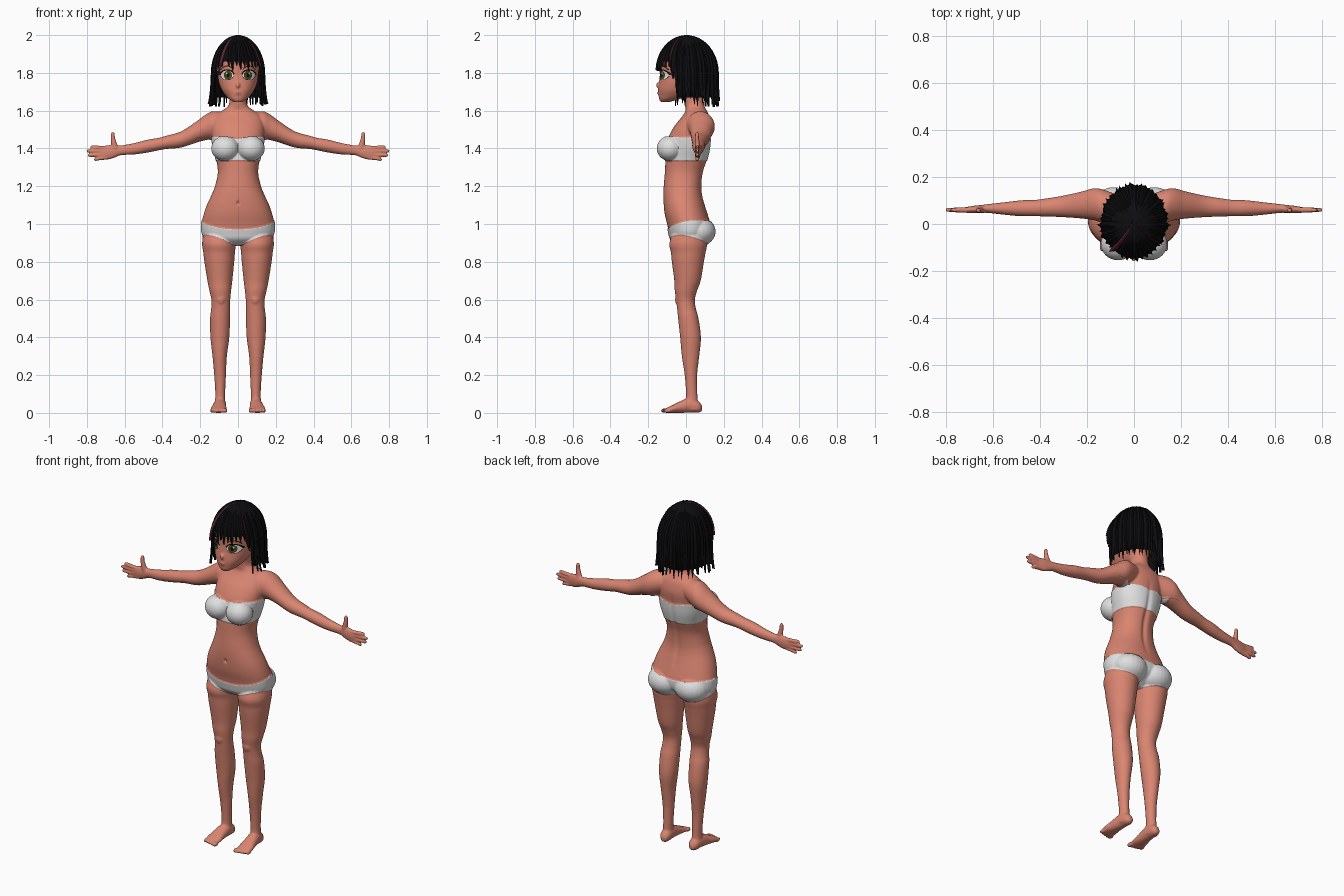
import bpy, bmesh, math, random
from mathutils import Vector, Matrix
from mathutils.bvhtree import BVHTree

if "Cube" in bpy.data.objects:
    bpy.data.objects.remove(bpy.data.objects["Cube"])

random.seed(4)

def material(name, rgb):
    m = bpy.data.materials.new(name)
    m.diffuse_color = (*rgb, 1)
    m.use_nodes = True
    m.node_tree.nodes["Principled BSDF"].inputs["Base Color"].default_value = m.diffuse_color
    return m

SKIN = material("skin", (0.70, 0.235, 0.165))
CLOTH = material("white cloth", (0.74, 0.74, 0.74))
HAIR = material("black hair", (0.004, 0.004, 0.005))
STREAK = material("dark red streak", (0.11, 0.018, 0.035))
WHITE = material("eye white", (0.8, 0.8, 0.78))
IRIS = material("olive iris", (0.075, 0.06, 0.012))
LIP = material("lip", (0.36, 0.08, 0.06))

def finish(bm, name, mat, angle=60):
    bmesh.ops.recalc_face_normals(bm, faces=bm.faces)
    me = bpy.data.meshes.new(name)
    bm.to_mesh(me)
    bm.free()
    me.materials.append(mat)
    me.polygons.foreach_set("use_smooth", [True] * len(me.polygons))
    me.set_sharp_from_angle(angle=math.radians(angle))
    ob = bpy.data.objects.new(name, me)
    bpy.context.collection.objects.link(ob)
    return ob

def spline(rows, sub=5):
    """Catmull-Rom through the cross-section rows."""
    out = []
    for i in range(len(rows) - 1):
        p0, p1, p2, p3 = (rows[max(0, min(len(rows) - 1, i + k))] for k in (-1, 0, 1, 2))
        for s in range(sub):
            t = s / sub
            out.append([0.5 * (2 * b + (c - a) * t + (2 * a - 5 * b + 4 * c - d) * t * t
                        + (3 * b - a - 3 * c + d) * t ** 3) for a, b, c, d in zip(p0, p1, p2, p3)])
    return out + [rows[-1]]

def loft(bm, axis, rows, mirror=True, n=36, e=2.0):
    """Rows: position along axis, then centre and radius for each of the other two axes."""
    for sx in ((1, -1) if mirror else (1,)):
        rings = []
        for a, c1, r1, c2, r2 in spline(rows):
            ring = []
            for k in range(n):
                t = 2 * math.pi * k / n
                c, s = math.cos(t), math.sin(t)
                u = c1 + r1 * math.copysign(abs(c) ** (2 / e), c)
                v = c2 + r2 * math.copysign(abs(s) ** (2 / e), s)
                p = {"x": (a, u, v), "y": (u, a, v), "z": (u, v, a)}[axis]
                ring.append(bm.verts.new((sx * p[0], p[1], p[2])))
            rings.append(ring)
        for r, q in zip(rings, rings[1:]):
            for k in range(n):
                bm.faces.new((r[k], r[(k + 1) % n], q[(k + 1) % n], q[k]))
        bm.faces.new(rings[0])
        bm.faces.new(rings[-1])

def ball(bm, c, r, mirror=True):
    for sx in ((1, -1) if mirror else (1,)):
        bmesh.ops.create_uvsphere(bm, u_segments=24, v_segments=16, radius=1,
            matrix=Matrix.Translation((sx * c[0], c[1], c[2])) @ Matrix.Diagonal((*r, 1)))

# ---- body volumes, merged by a voxel remesh ----
bm = bmesh.new()
# torso and neck: z, half width, front y, back y
torso = [(.89, .09, -.045, .05), (.92, .16, -.08, .09), (.95, .188, -.09, .122), (1.0, .192, -.10, .128),
         (1.05, .182, -.112, .115), (1.10, .165, -.118, .10), (1.15, .142, -.12, .087), (1.2, .122, -.118, .083),
         (1.27, .107, -.112, .09), (1.34, .115, -.108, .112), (1.4, .13, -.10, .125), (1.46, .138, -.092, .13),
         (1.52, .14, -.06, .135), (1.57, .125, -.02, .125), (1.6, .085, -.003, .11), (1.625, .052, -.005, .097),
         (1.66, .044, -.01, .092), (1.70, .044, -.015, .085), (1.74, .04, -.02, .08)]
loft(bm, "z", [(z, 0, w, (f + b) / 2, (b - f) / 2) for z, w, f, b in torso], False, 64, 2.2)
ball(bm, (.068, -.085, 1.40), (.070, .066, .063))       # bust
ball(bm, (.086, .065, .960), (.094, .088, .075))        # buttocks
# legs
loft(bm, "z", [(.97, .1, .08, .02, .08), (.9, .101, .089, .012, .1), (.85, .1, .084, .012, .092),
    (.8, .099, .079, .01, .085), (.7, .096, .066, .008, .07), (.65, .094, .058, 0, .06), (.6, .091, .05, -.003, .05),
    (.55, .092, .05, .003, .05), (.5, .095, .053, .012, .054), (.4, .096, .05, .024, .055), (.3, .097, .038, .024, .046),
    (.2, .095, .031, .026, .033), (.1, .094, .026, .03, .03), (.05, .095, .028, .03, .034), (.015, .095, .03, .038, .036)])
ball(bm, (.091, -.038, .6), (.026, .02, .032))          # kneecap
# feet and toes
loft(bm, "y", [(.085, .092, .012, .024, .014), (.065, .093, .028, .032, .031), (.02, .095, .033, .04, .039),
    (-.03, .099, .037, .031, .031), (-.07, .102, .043, .021, .021), (-.105, .102, .042, .013, .013)])
for i in range(5):
    ball(bm, (.068 + .0175 * i, -.113 + .004 * i, .012), (.0125 - .001 * i, .021, .012))
# arms and palms
loft(bm, "x", [(.06, .07, .05, 1.54, .05), (.13, .076, .07, 1.525, .072), (.17, .084, .068, 1.512, .068),
    (.22, .081, .058, 1.487, .056), (.3, .075, .046, 1.448, .043), (.38, .07, .038, 1.432, .035),
    (.42, .068, .035, 1.423, .033), (.48, .067, .034, 1.412, .034), (.55, .066, .027, 1.398, .03),
    (.62, .066, .019, 1.39, .026), (.65, .064, .017, 1.385, .033), (.68, .062, .016, 1.38, .038),
    (.71, .06, .013, 1.377, .036), (.725, .06, .01, 1.376, .03)])
# fingers and thumb
for z0, x1, z1 in ((1.401, .782, 1.408), (1.385, .802, 1.387), (1.368, .795, 1.364), (1.352, .764, 1.341)):
    loft(bm, "x", [(.69, .06, .011, z0, .0105), (.74, .06, .011, (z0 + z1) / 2, .0105), (x1 - .01, .06, .009, z1, .009),
                   (x1, .06, .005, z1, .005)], n=12)
loft(bm, "z", [(1.385, .645, .02, .062, .015), (1.42, .655, .016, .06, .014), (1.455, .662, .012, .058, .011),
               (1.478, .663, .010, .058, .010), (1.487, .663, .006, .058, .006)], n=14)
# head and nose
loft(bm, "z", [(1.645, 0, .02, -.112, .022), (1.66, 0, .045, -.09, .052), (1.68, 0, .066, -.062, .083),
    (1.71, 0, .087, -.044, .103), (1.75, 0, .102, -.0265, .116), (1.8, 0, .109, -.014, .124), (1.86, 0, .115, -.004, .134),
    (1.92, 0, .098, -.003, .112), (1.955, 0, .06, -.002, .075), (1.965, 0, .02, 0, .03)], False, 48, 2.15)
ball(bm, (0, -.141, 1.735), (.012, .018, .017), False)
ball(bm, (0, -.138, 1.693), (.022, .013, .014), False)

tmp = finish(bm, "body_volume", SKIN)
rm = tmp.modifiers.new("remesh", "REMESH")
rm.mode, rm.voxel_size = "VOXEL", 0.005
sm = tmp.modifiers.new("smooth", "SMOOTH")
sm.factor, sm.iterations = 0.5, 4
me = bpy.data.meshes.new_from_object(tmp.evaluated_get(bpy.context.evaluated_depsgraph_get()))
bpy.data.objects.remove(tmp)
me.name = "body"
body = bpy.data.objects.new("body", me)
bpy.context.collection.objects.link(body)
me.materials.clear()
me.materials.append(SKIN)
me.materials.append(CLOTH)

# garment edges as heights over the body
def edges(p):
    t = max(0, min(1, (p.y + .09) / .24))
    x = min(1, abs(p.x) / .19)
    bust_top = 1.447 + .012 * min(1, abs(p.x) / .06)
    return ((.885 + (.078 - .06 * t) * x, .972 + .028 * x * x + .035 * t), (1.338, bust_top))

bm = bmesh.new()
bm.from_mesh(me)
for v in bm.verts:
    p = v.co
    if abs(p.x) < .04 and p.y > 0 and 1.05 < p.z < 1.52:     # spine groove
        p.y -= .009 * math.exp(-(p.x / .014) ** 2) * math.sin((p.z - 1.05) / .47 * math.pi)
    if p.y < -.05 and abs(p.z - 1.11) < .05:                 # navel
        p.y += .013 * math.exp(-((p.x / .006) ** 2 + ((p.z - 1.11) / .009) ** 2))
    if abs(p.x) < .22:                                       # snap to garment edges
        for h in [h for pair in edges(p) for h in pair]:
            if abs(p.z - h) < .0027:
                p.z = h
                break
bm.normal_update()
white = set()
for f in bm.faces:
    f.smooth = True
    c = f.calc_center_median()
    (b0, b1), (t0, t1) = edges(c)
    f.material_index = int((b0 < c.z < b1 and abs(c.x) < .22) or (t0 < c.z < t1 and abs(c.x) < .148))
    if f.material_index:
        white.update(f.verts)
for v, n in [(v, v.normal.copy()) for v in white]:           # cloth thickness
    v.co += n * .004
bm.normal_update()
bm.to_mesh(me)
tree = BVHTree.FromBMesh(bm)
bm.free()

# ---- face details: thin plates laid on the face ----
def decal(name, func, mat, off, nu=28, nv=4, mirror=True):
    bm = bmesh.new()
    for sx in ((1, -1) if mirror else (1,)):
        grid = []
        for j in range(nv + 1):
            row = []
            for i in range(nu + 1):
                x, z = func(i / nu, j / nv)
                hit = tree.ray_cast(Vector((sx * x, -1, z)), Vector((0, 1, 0)))[0]
                row.append(bm.verts.new((sx * x, (hit.y if hit else -.1) - off, z)))
            grid.append(row)
        for a, b in zip(grid, grid[1:]):
            for i in range(nu):
                bm.faces.new((a[i], a[i + 1], b[i + 1], b[i]))
    bmesh.ops.remove_doubles(bm, verts=bm.verts, dist=1e-5)
    return finish(bm, name, mat)

def disc(cx, cz, rx, rz, a0=0, a1=360, k0=0.0, k1=1.0):
    def f(u, v):
        a, k = math.radians(a0 + (a1 - a0) * u), k0 + (k1 - k0) * v
        return cx + rx * k * math.cos(a), cz + rz * k * math.sin(a)
    return f

decal("eye_whites", disc(.058, 1.788, .033, .025), WHITE, .0015)
decal("irises", disc(.053, 1.788, .022, .024), IRIS, .003)
decal("pupils", disc(.053, 1.788, .009, .012), HAIR, .0045)
decal("eye_glints", disc(.060, 1.797, .004, .005), WHITE, .006)
decal("upper_lashes", disc(.058, 1.788, .034, .026, 0, 170, .95, 1.2), HAIR, .005, nv=2)
decal("lower_lashes", disc(.058, 1.788, .033, .025, 195, 350, .98, 1.07), HAIR, .004, nv=2)
decal("eyebrows", disc(.058, 1.80, .036, .036, 25, 150, .95, 1.08), HAIR, .003, nv=2)
decal("mouth", lambda u, v: ((u - .5) * .042, 1.693 + (v - .5) * .006 * math.sin(math.pi * u) + .004 * abs(2 * u - 1)),
      LIP, .002, nu=12, nv=2, mirror=False)

# ---- hair: angle 0 is the front, 90 is +x ----
L, ZC = .28, 1.80

def arc_len(z_end):
    return L + ZC - z_end if z_end < ZC else L * math.acos((z_end - ZC) / .2) / (math.pi / 2)

def surf(deg, d, k=1.0):
    phi = min(d / L, 1) * math.pi / 2
    z = ZC + .2 * math.cos(phi) * (.97 + .03 * k) - max(0, d - L)
    r, t = math.sin(phi) * k, math.radians(deg)
    return Vector((.142 * r * math.sin(t), .003 - .166 * r * math.cos(t), z))

def lock(bm, deg, z_end, w, drift=0.0, flare=.05, k=1.0, n=16):
    total, prev = arc_len(z_end), None
    for i in range(n + 1):
        s = i / n
        th = deg + drift * s * s
        ww = w * (1 if s < .6 else 1.02 - ((s - .6) / .4) ** 1.6)
        kk = k + flare * s ** 6
        d = total * (.03 + .97 * s)
        ring = [bm.verts.new(surf(*q)) for q in ((th - ww, d, kk * .955), (th, d, kk * 1.01),
                                                 (th + ww, d, kk * .955), (th, d, kk * .92))]
        if prev:
            for a in range(4):
                bm.faces.new((prev[a], prev[(a + 1) % 4], ring[(a + 1) % 4], ring[a]))
        else:
            bm.faces.new(ring)
        prev = ring
    bm.faces.new(prev)

# under layer closing the gaps
bm = bmesh.new()
cols = []
for i in range(72):
    th = i * 5 - 180
    z_end = 1.86 - .19 * max(0, min(1, (abs(th) - 60) / 15))
    cols.append([bm.verts.new(surf(th, arc_len(z_end) * (.02 + .98 * j / 16), .95)) for j in range(17)])
for a, b in zip(cols, cols[1:] + cols[:1]):
    for j in range(16):
        bm.faces.new((a[j], b[j], b[j + 1], a[j + 1]))
bm.faces.new([c[0] for c in cols])
finish(bm, "hair_under_layer", HAIR)

# long locks round the sides and back
bm = bmesh.new()
for i in range(30):
    lock(bm, 73 + 214 * i / 29, random.uniform(1.62, 1.665), random.uniform(5.5, 8), random.uniform(-4, 4),
         random.uniform(-.03, .08), random.uniform(.98, 1.02))
for sx in (1, -1):
    lock(bm, sx * 84, 1.635, 7, sx * 4, .12)
finish(bm, "long_hair_locks", HAIR, 35)

# swept fringe
bm = bmesh.new()
for i in range(15):
    th = -66 + 132 * i / 14
    z_end = (1.775 if abs(th) > 50 else 1.822) + random.uniform(-.012, .014)
    lock(bm, th, z_end, random.uniform(6, 8), 7 if th > -30 else -3, -.01, random.uniform(.98, 1.01))
finish(bm, "fringe_locks", HAIR, 35)

# coloured streaks
bm = bmesh.new()
lock(bm, -40, 1.79, 4.5, -6, 0, 1.03)
lock(bm, 52, 1.83, 1.6, 6, 0, 1.03)
finish(bm, "hair_streaks", STREAK, 35)
